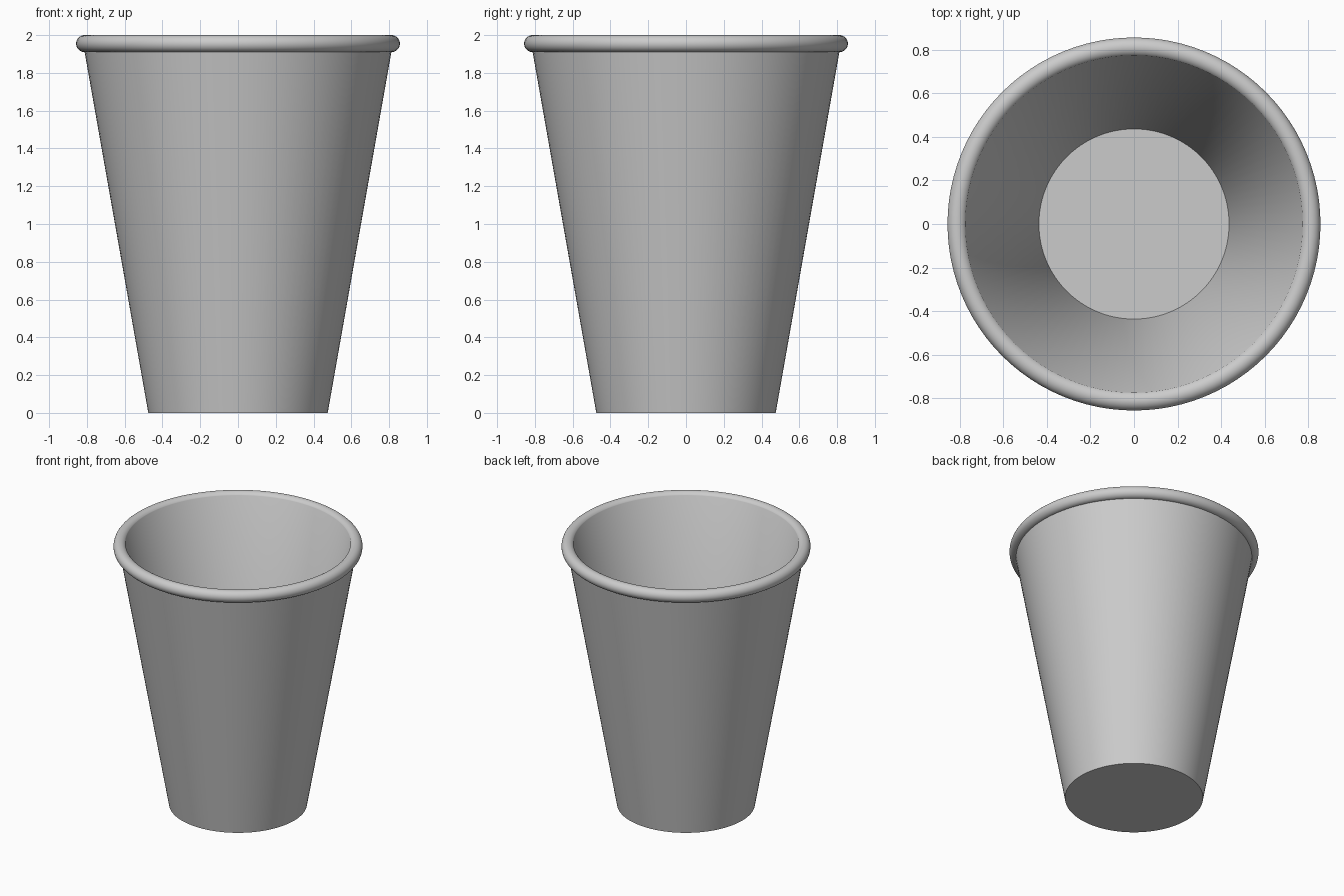
import bpy
import bmesh
from math import cos, sin, radians, tau

if "Cube" in bpy.data.objects:
    bpy.data.objects.remove(bpy.data.objects["Cube"], do_unlink=True)

SEGMENTS = 96

# Single plain grey for the whole cup
grey = bpy.data.materials.new("plain grey")
grey.use_nodes = True
colour = (0.6, 0.6, 0.6, 1)
grey.diffuse_color = colour
grey.node_tree.nodes["Principled BSDF"].inputs["Base Color"].default_value = colour


def lathe(name, profile):
    """Spin a (radius, height) profile around the z axis."""
    bm = bmesh.new()
    verts = [bm.verts.new((r, 0, z)) for r, z in profile]
    edges = [bm.edges.new(pair) for pair in zip(verts, verts[1:])]
    bmesh.ops.spin(bm, geom=verts + edges, cent=(0, 0, 0), axis=(0, 0, 1),
                   angle=tau, steps=SEGMENTS, use_merge=True)
    bmesh.ops.remove_doubles(bm, verts=bm.verts, dist=0.0001)
    bmesh.ops.recalc_face_normals(bm, faces=bm.faces)
    mesh = bpy.data.meshes.new(name)
    bm.to_mesh(mesh)
    bm.free()
    mesh.materials.append(grey)
    obj = bpy.data.objects.new(name, mesh)
    bpy.context.collection.objects.link(obj)
    bpy.ops.object.select_all(action="DESELECT")
    obj.select_set(True)
    bpy.context.view_layer.objects.active = obj
    bpy.ops.object.shade_smooth_by_angle(angle=radians(30))
    return obj


# Rolled rim: a bead, open where it joins the inner and outer walls
rim_radius, rim_height, bead = 0.812, 1.955, 0.045
rim = [(rim_radius + bead * cos(radians(a)), rim_height + bead * sin(radians(a)))
       for a in range(-90, 146, 5)]

# Tapered cup: base, outer wall, rolled rim, inner wall, inner floor
lathe("cup", [(0, 0), (0.475, 0)] + rim + [(0.437, 0.04), (0, 0.04)])
